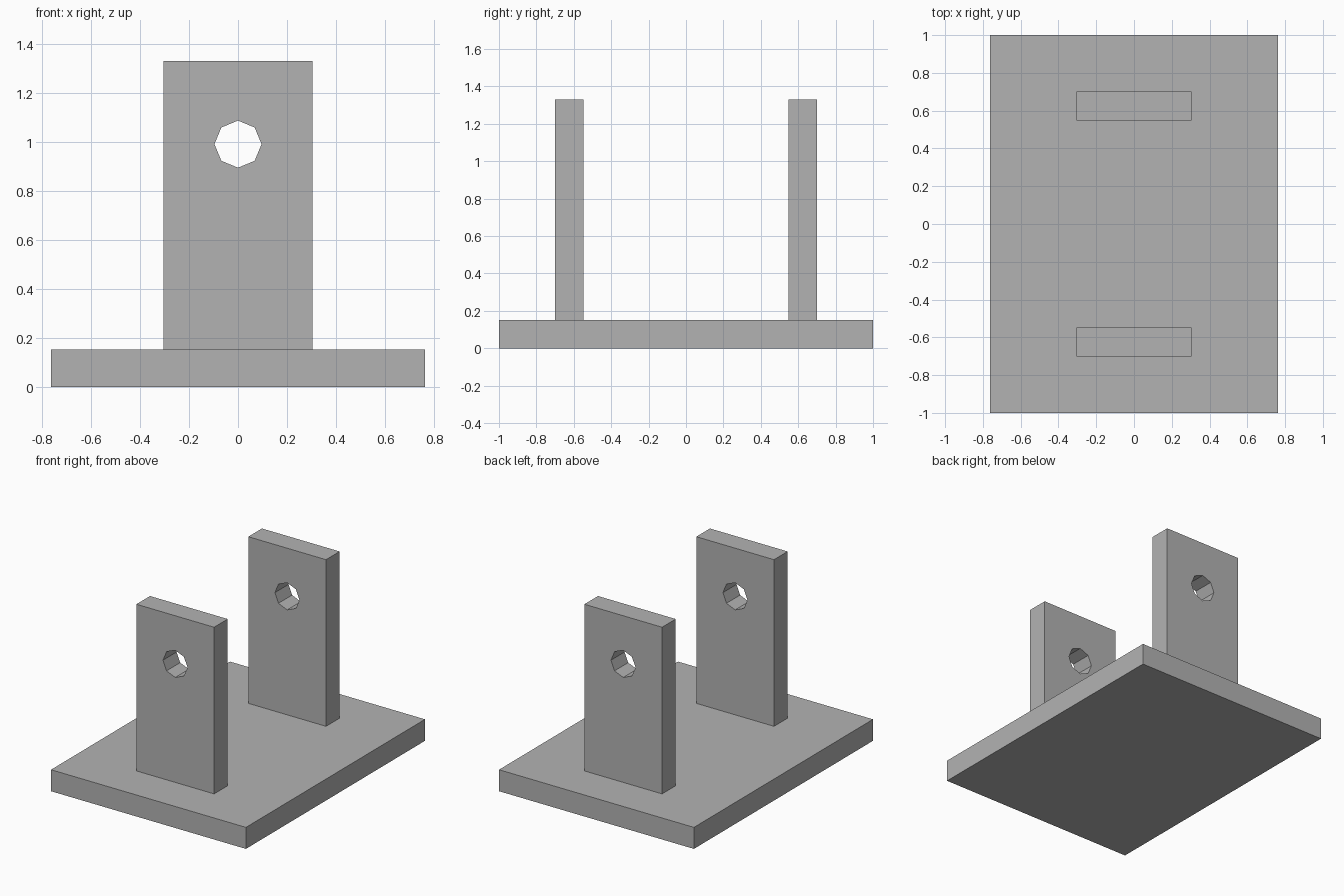
import bpy
from math import radians

old = bpy.data.objects.get("Cube")
if old:
    bpy.data.objects.remove(old, do_unlink=True)

grey = bpy.data.materials.new("plain grey")
grey.use_nodes = True
colour = (0.45, 0.45, 0.45, 1)
grey.diffuse_color = colour
grey.node_tree.nodes["Principled BSDF"].inputs["Base Color"].default_value = colour

BASE_TOP, PLATE_TOP = 0.152, 1.33
HOLE_Z, HOLE_RADIUS = 0.99, 0.096


def box(name, centre, size):
    bpy.ops.mesh.primitive_cube_add(size=1, location=centre)
    ob = bpy.context.object
    ob.name = name
    ob.scale = size
    bpy.ops.object.transform_apply(location=False, rotation=False, scale=True)
    ob.data.materials.append(grey)
    return ob


# Base slab
box("base", (0, 0, BASE_TOP / 2), (1.524, 2, BASE_TOP))

# Octagonal cutter running through both uprights, one corner pointing up
bpy.ops.mesh.primitive_cylinder_add(vertices=8, radius=HOLE_RADIUS, depth=3,
                                    location=(0, 0, HOLE_Z),
                                    rotation=(radians(90), 0, 0))
cutter = bpy.context.object
cutter.name = "hole_cutter"
cutter.data.materials.append(grey)
cutter.hide_render = True
cutter.hide_set(True)

# Two upright plates, each with a hole
for name, side in (("front_upright", -1), ("back_upright", 1)):
    plate = box(name, (0, side * 0.625, (BASE_TOP + PLATE_TOP) / 2),
                (0.608, 0.152, PLATE_TOP - BASE_TOP))
    cut = plate.modifiers.new("hole", 'BOOLEAN')
    cut.operation = 'DIFFERENCE'
    cut.solver = 'EXACT'
    cut.object = cutter
    bpy.context.view_layer.objects.active = plate
    bpy.ops.object.modifier_apply(modifier=cut.name)

bpy.data.objects.remove(cutter, do_unlink=True)
